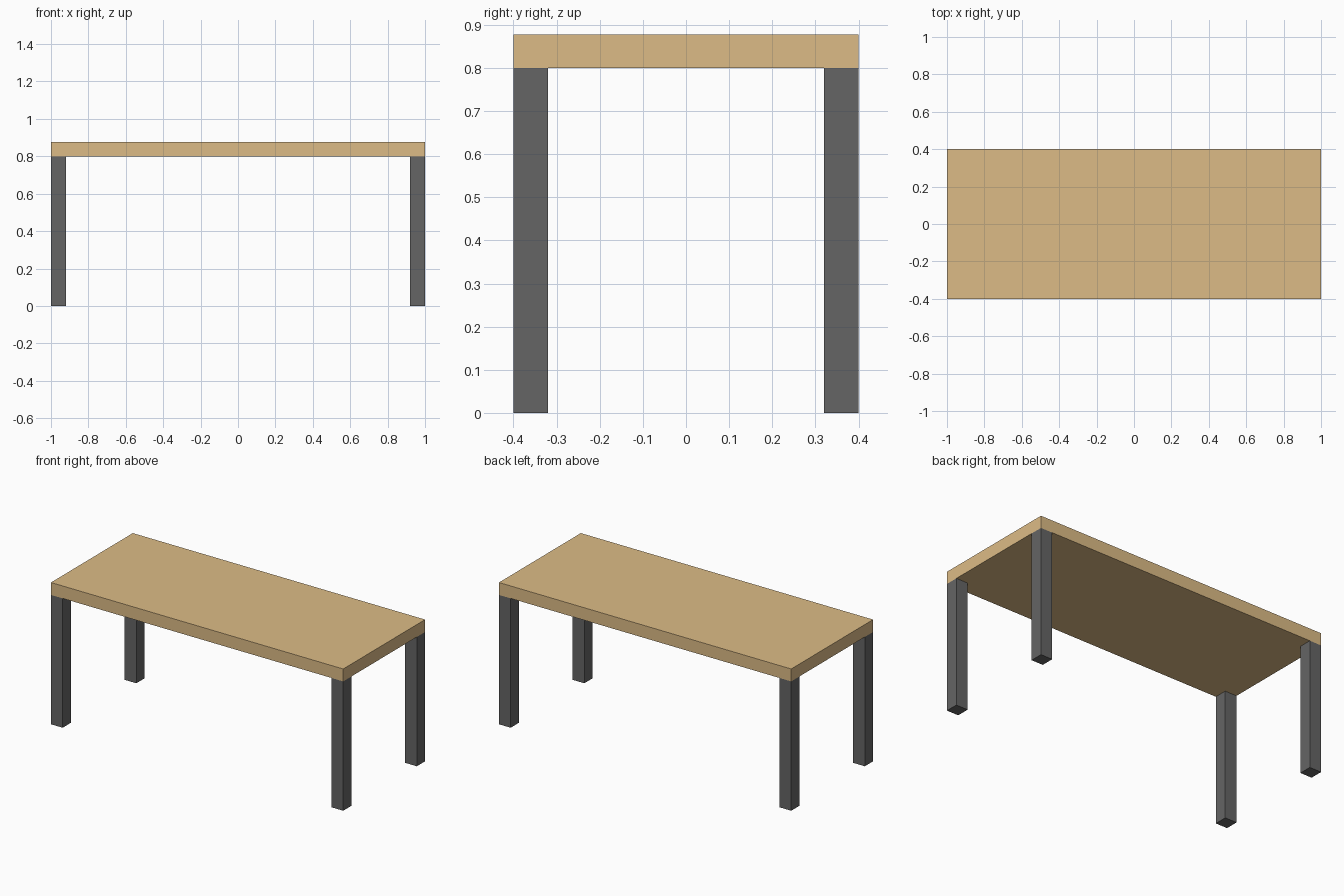
import bpy

if "Cube" in bpy.data.objects:
    bpy.data.objects.remove(bpy.data.objects["Cube"])

LENGTH, WIDTH = 2.0, 0.8
LEG, LEG_HEIGHT, TOP_THICKNESS = 0.08, 0.8, 0.077


def material(name, color):
    mat = bpy.data.materials.new(name)
    mat.diffuse_color = (*color, 1)
    mat.use_nodes = True
    mat.node_tree.nodes["Principled BSDF"].inputs["Base Color"].default_value = mat.diffuse_color
    return mat


def box(name, center, size, mat):
    bpy.ops.mesh.primitive_cube_add(size=1, location=center)
    obj = bpy.context.object
    obj.name = name
    obj.scale = size
    bpy.ops.object.transform_apply(location=False, rotation=False, scale=True)
    obj.data.materials.append(mat)
    return obj


wood = material("light_wood", (0.72, 0.50, 0.24))
metal = material("dark_grey", (0.13, 0.13, 0.13))

# Table top resting on the legs
box("table_top", (0, 0, LEG_HEIGHT + TOP_THICKNESS / 2),
    (LENGTH, WIDTH, TOP_THICKNESS), wood)

# Four square legs, flush with the corners
for side, sx in (("left", -1), ("right", 1)):
    for end, sy in (("front", -1), ("back", 1)):
        box(f"{end}_{side}_leg",
            (sx * (LENGTH - LEG) / 2, sy * (WIDTH - LEG) / 2, LEG_HEIGHT / 2),
            (LEG, LEG, LEG_HEIGHT), metal)
